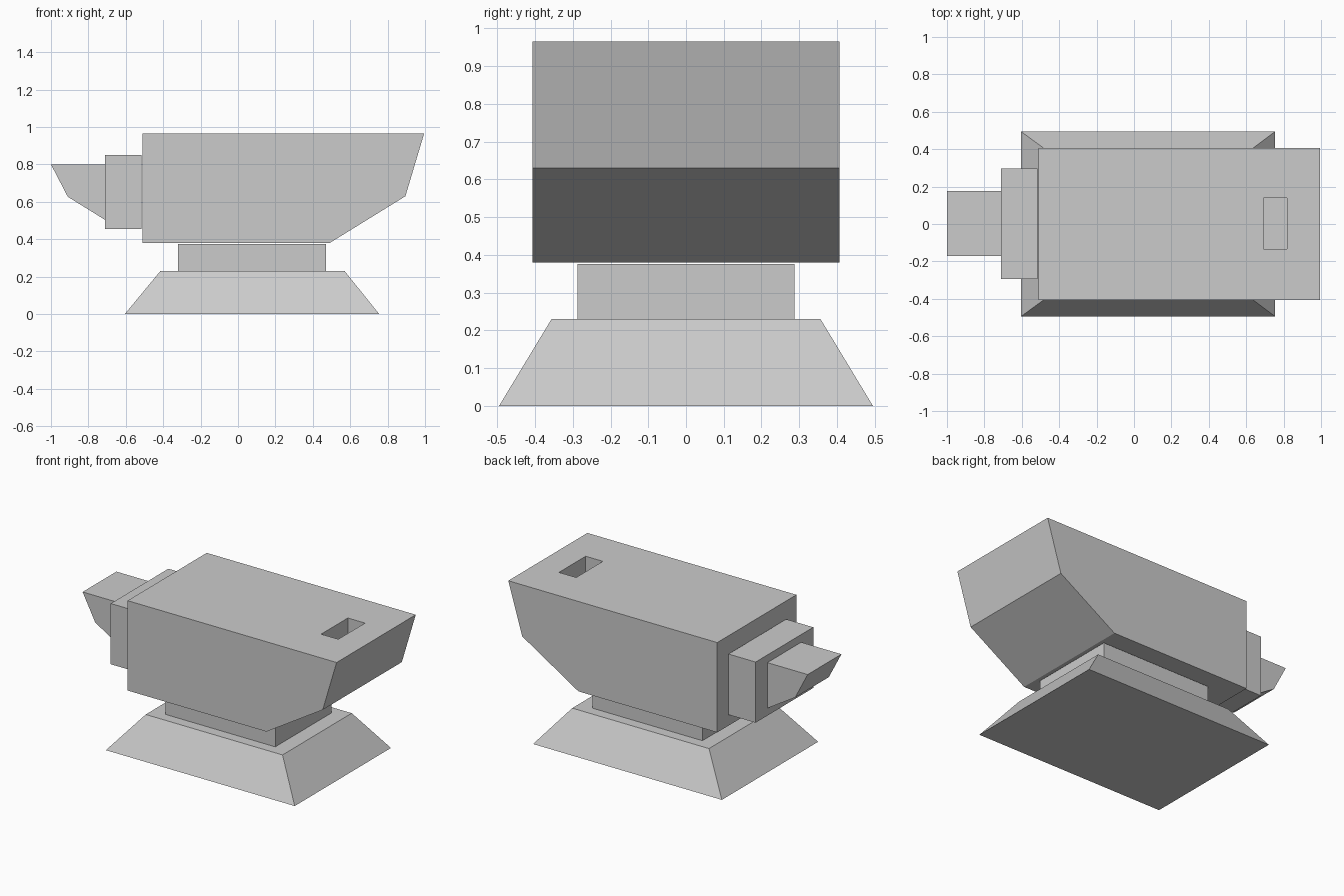
import bpy
import bmesh

if "Cube" in bpy.data.objects:
    bpy.data.objects.remove(bpy.data.objects["Cube"])


def make_object(name, verts, faces):
    mesh = bpy.data.meshes.new(name)
    mesh.from_pydata(verts, [], faces)
    bm = bmesh.new()
    bm.from_mesh(mesh)
    bmesh.ops.recalc_face_normals(bm, faces=bm.faces)
    bm.to_mesh(mesh)
    bm.free()
    obj = bpy.data.objects.new(name, mesh)
    bpy.context.collection.objects.link(obj)
    return obj


def extrude_profile(name, profile, y0, y1):
    """Extrude an x-z outline from y0 to y1."""
    n = len(profile)
    verts = [(x, y, z) for y in (y0, y1) for x, z in profile]
    faces = [tuple(range(n)), tuple(range(n, 2 * n))]
    faces += [(i, (i + 1) % n, n + (i + 1) % n, n + i) for i in range(n)]
    return make_object(name, verts, faces)


def frustum(name, bottom, top):
    """Tapered block; each end is (x0, x1, half_depth, z)."""
    verts = []
    for x0, x1, d, z in (bottom, top):
        verts += [(x0, -d, z), (x1, -d, z), (x1, d, z), (x0, d, z)]
    faces = [(0, 1, 2, 3), (4, 5, 6, 7)]
    faces += [(i, (i + 1) % 4, 4 + (i + 1) % 4, 4 + i) for i in range(4)]
    return make_object(name, verts, faces)


def box(name, x0, x1, y0, y1, z0, z1):
    return extrude_profile(name, [(x0, z0), (x1, z0), (x1, z1), (x0, z1)], y0, y1)


# Flared foot and waist
frustum("base", (-0.605, 0.755, 0.495, 0.0), (-0.415, 0.57, 0.356, 0.23))
box("waist", -0.32, 0.47, -0.288, 0.288, 0.23, 0.375)

# Main body with overhanging heel
body = extrude_profile(
    "body",
    [(-0.51, 0.38), (0.49, 0.38), (0.895, 0.63), (0.995, 0.965), (-0.51, 0.965)],
    -0.407, 0.407)

# Square tool hole sunk into the top
cutter = box("hole_cutter", 0.693, 0.817, -0.135, 0.14, 0.765, 1.1)
cutter.hide_render = True
cutter.hide_set(True)
hole = body.modifiers.new("tool_hole", 'BOOLEAN')
hole.operation = 'DIFFERENCE'
hole.solver = 'EXACT'
hole.object = cutter

# Collar and horn
box("collar", -0.71, -0.515, -0.295, 0.298, 0.455, 0.85)
extrude_profile(
    "horn",
    [(-1.0, 0.80), (-0.91, 0.627), (-0.705, 0.50), (-0.705, 0.80)],
    -0.17, 0.177)
